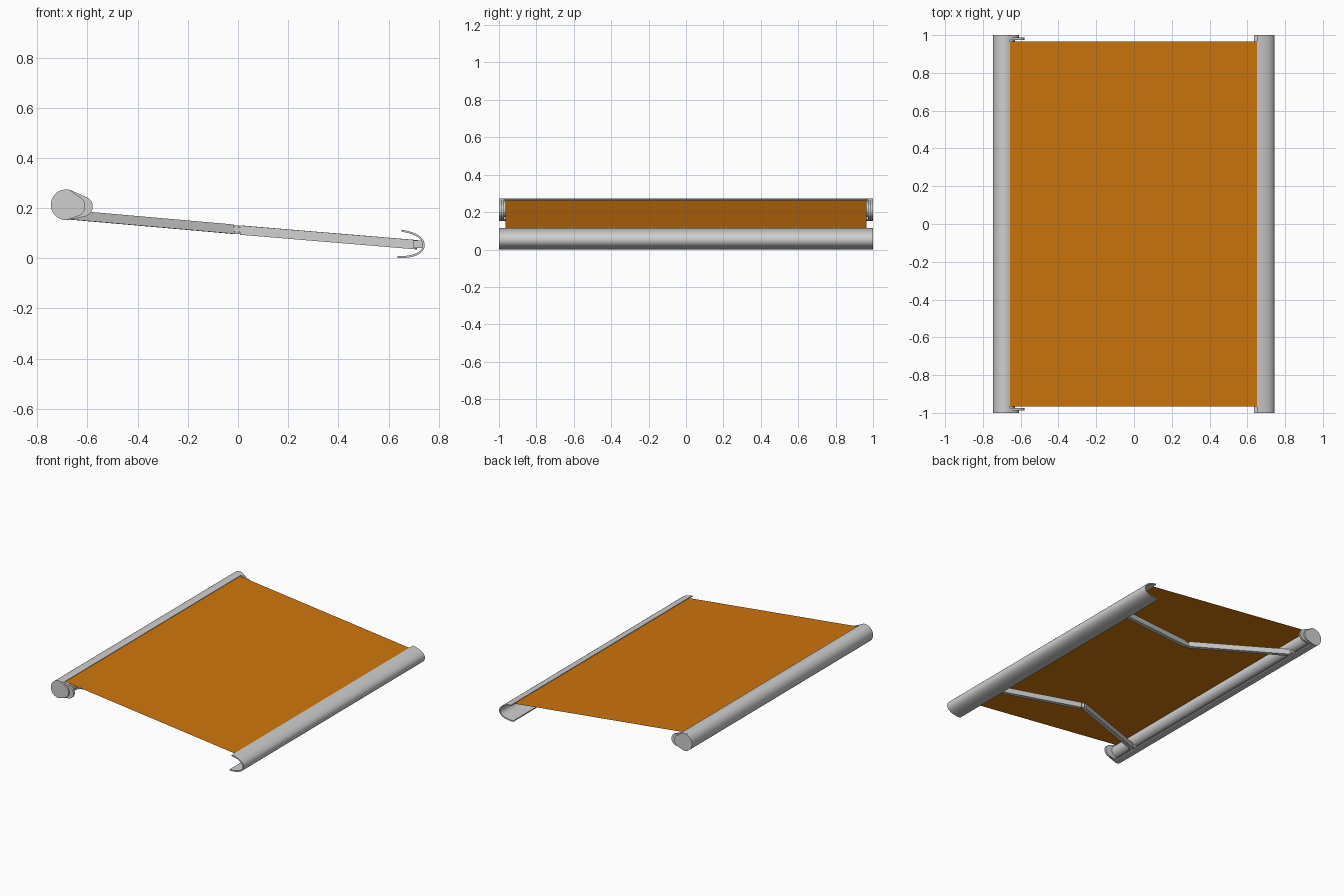
import bpy, bmesh, math
from mathutils import Vector, Matrix
from mathutils.geometry import interpolate_bezier

if "Cube" in bpy.data.objects:
    bpy.data.objects.remove(bpy.data.objects["Cube"])


def material(name, rgb):
    m = bpy.data.materials.new(name)
    m.diffuse_color = (*rgb, 1)
    m.use_nodes = True
    m.node_tree.nodes["Principled BSDF"].inputs["Base Color"].default_value = m.diffuse_color
    return m


METAL = material("grey metal", (0.62, 0.62, 0.62))
FABRIC = material("orange fabric", (0.62, 0.18, 0.004))


def finish(name, bm, mat, smooth=True):
    bmesh.ops.recalc_face_normals(bm, faces=bm.faces)
    me = bpy.data.meshes.new(name)
    bm.to_mesh(me)
    bm.free()
    ob = bpy.data.objects.new(name, me)
    bpy.context.collection.objects.link(ob)
    me.materials.append(mat)
    if smooth:
        bpy.ops.object.select_all(action='DESELECT')
        ob.select_set(True)
        bpy.context.view_layer.objects.active = ob
        bpy.ops.object.shade_smooth_by_angle(angle=math.radians(35))
    return ob


def extrude_xz(name, outline, y0, y1, mat=METAL):
    """Closed x-z outline extruded along y."""
    bm = bmesh.new()
    f = bm.faces.new([bm.verts.new((x, y0, z)) for x, z in outline])
    r = bmesh.ops.extrude_face_region(bm, geom=[f])
    vs = [g for g in r['geom'] if isinstance(g, bmesh.types.BMVert)]
    bmesh.ops.translate(bm, verts=vs, vec=(0, y1 - y0, 0))
    return finish(name, bm, mat)


def shell(path, t):
    """Outline of a sheet of thickness t on the right-hand side of a path."""
    inner = []
    for i, p in enumerate(path):
        d = (path[min(i + 1, len(path) - 1)] - path[max(i - 1, 0)]).normalized()
        inner.append(p + Vector((d.y, -d.x)) * t)
    return [tuple(p) for p in path + inner[::-1]]


def arc(cx, cz, r, a0, a1, n):
    return [Vector((cx + r * math.cos(math.radians(a0 + (a1 - a0) * i / n)),
                    cz + r * math.sin(math.radians(a0 + (a1 - a0) * i / n)))) for i in range(n + 1)]


def cylinder(name, loc, r, depth, axis='Z', seg=32):
    bm = bmesh.new()
    rot = Matrix.Rotation(math.pi / 2, 4, 'X') if axis == 'Y' else Matrix()
    bmesh.ops.create_cone(bm, cap_ends=True, segments=seg, radius1=r, radius2=r, depth=depth,
                          matrix=Matrix.Translation(loc) @ rot)
    return finish(name, bm, METAL)


def beam(name, a, b, width, height):
    """Box tube between two points."""
    a, b = Vector(a), Vector(b)
    d = (b - a).normalized()
    side = Vector((0, 0, 1)).cross(d).normalized()
    rot = Matrix((d, side, d.cross(side))).transposed().to_4x4()
    bm = bmesh.new()
    bmesh.ops.create_cube(bm, size=1, matrix=Matrix.Translation((a + b) / 2) @ rot
                          @ Matrix.Diagonal(((b - a).length, width, height, 1)))
    return finish(name, bm, METAL, False)


# Cassette housing: curved shell open towards the front
path = arc(-0.685, 0.213, 0.061, 62, 295, 36)
path = path[::-1]
outline = [tuple(p) for p in path + arc(-0.685, 0.213, 0.054, 62, 295, 36)]
extrude_xz("cassette_housing", outline, -0.99, 0.99)

# Roller tube
cylinder("roller_tube", (-0.672, 0, 0.216), 0.043, 1.95, 'Y', 40)

# Front bar: hooked sheet profile
upper = interpolate_bezier(Vector((0.652, 0.114)), Vector((0.705, 0.106)),
                           Vector((0.744, 0.085)), Vector((0.744, 0.053)), 16)
lower = interpolate_bezier(Vector((0.744, 0.053)), Vector((0.744, 0.018)),
                           Vector((0.705, 0.0)), Vector((0.635, 0.0)), 16)
extrude_xz("front_bar", shell([p.to_2d() for p in upper + lower[1:]], 0.008), -1, 1)

# Fabric sheet
bm = bmesh.new()
bm.faces.new([bm.verts.new(v) for v in ((-0.668, -0.965, 0.262), (0.66, -0.965, 0.109),
                                        (0.66, 0.965, 0.109), (-0.668, 0.965, 0.262))])
finish("fabric", bm, FABRIC, False)


def cap_outline(bx, bz, br):
    """Large rear circle blended into a smaller front circle."""
    return [tuple(p) for p in arc(-0.685, 0.213, 0.061, 75, 270, 28) + arc(bx, bz, br, -75, 72, 18)]


for s, side in ((-1, "near"), (1, "far")):
    # End caps: outer disc and longer inner plate
    extrude_xz(f"{side}_end_cap", cap_outline(-0.651, 0.208, 0.042), s * 0.988, s * 1.0)
    extrude_xz(f"{side}_end_plate", cap_outline(-0.62, 0.206, 0.041), s * 0.974, s * 0.988)
    # Folding arm: rear and front tubes with elbow joint
    beam(f"{side}_rear_arm", (-0.66, s * 0.80, 0.172), (-0.022, s * 0.525, 0.116), 0.026, 0.037)
    beam(f"{side}_front_arm", (0.012, s * 0.525, 0.112), (0.712, s * 0.66, 0.054), 0.026, 0.037)
    cylinder(f"{side}_elbow_pin", (-0.005, s * 0.52, 0.114), 0.011, 0.034, seg=20)
    beam(f"{side}_elbow_link", (-0.03, s * 0.526, 0.1165), (0.02, s * 0.526, 0.1115), 0.012, 0.018)
    # Shoulder bracket and front bar bracket
    beam(f"{side}_shoulder_bracket", (-0.69, s * 0.80, 0.168), (-0.645, s * 0.80, 0.168), 0.05, 0.02)
    beam(f"{side}_bar_bracket", (0.70, s * 0.66, 0.055), (0.737, s * 0.66, 0.055), 0.04, 0.03)
